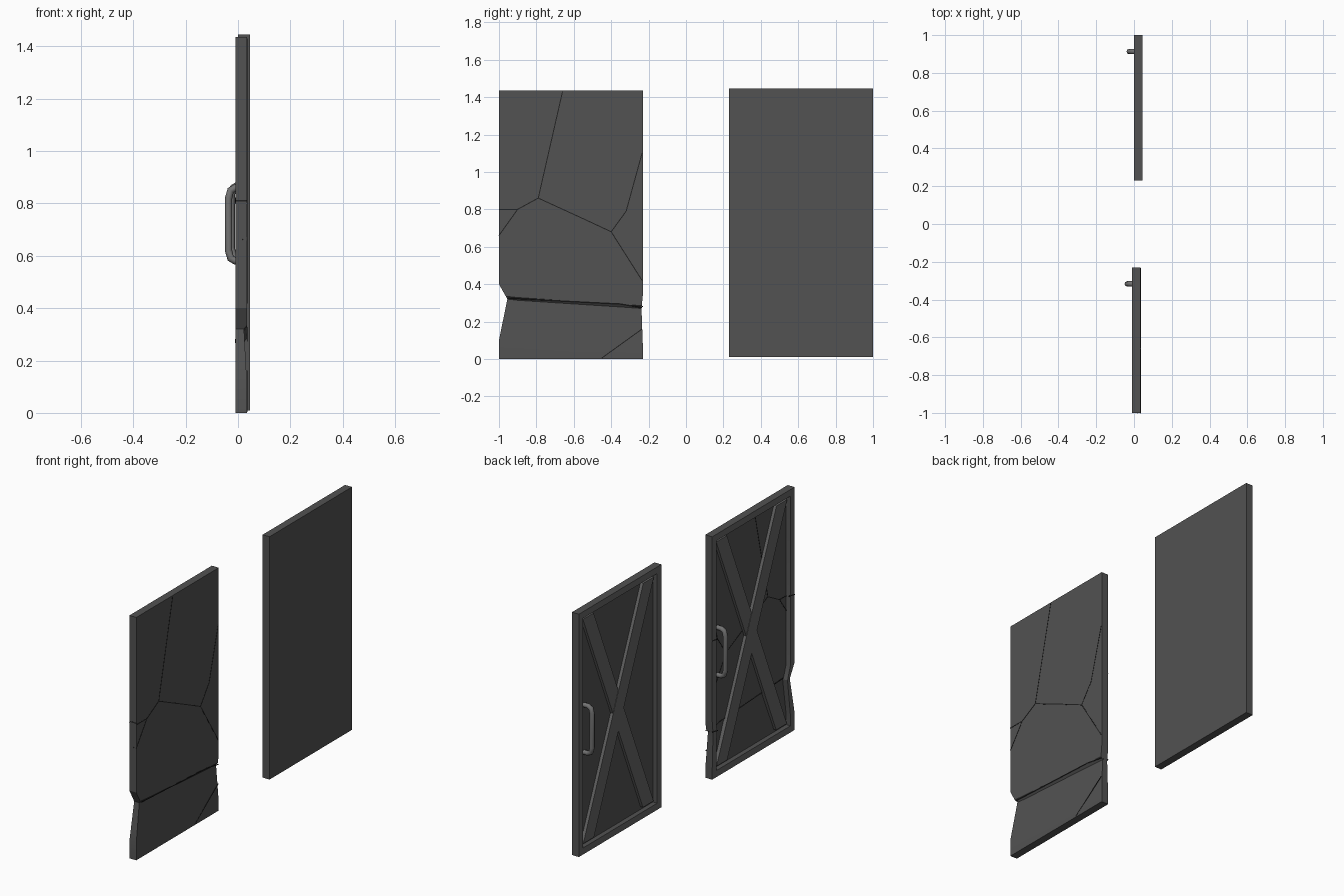
import bpy, bmesh
from mathutils import Vector

cube = bpy.data.objects.get("Cube")
if cube:
    bpy.data.objects.remove(cube)

W, H, T = 0.77, 1.435, 0.045      # door width, height, thickness
RIM, DEPTH = 0.055, 0.028         # frame width, recess depth


def material(name, v):
    m = bpy.data.materials.new(name)
    m.use_nodes = True
    m.diffuse_color = (v, v, v, 1)
    bsdf = m.node_tree.nodes["Principled BSDF"]
    bsdf.inputs["Base Color"].default_value = (v, v, v, 1)
    bsdf.inputs["Roughness"].default_value = 0.7
    return m


panel_grey = material("panel grey", 0.085)
trim_grey = material("trim grey", 0.13)
handle_grey = material("handle grey", 0.17)
crack_black = material("crack black", 0.015)


def finish(name, bm, mats, origin):
    bmesh.ops.recalc_face_normals(bm, faces=bm.faces)
    mesh = bpy.data.meshes.new(name)
    bm.to_mesh(mesh)
    bm.free()
    for m in mats:
        mesh.materials.append(m)
    ob = bpy.data.objects.new(name, mesh)
    ob.location = origin
    bpy.context.collection.objects.link(ob)
    return ob


def prism(bm, outline, x0, x1):
    """Extrude a (y, z) outline along x."""
    face = bm.faces.new([bm.verts.new((x0, y, z)) for y, z in outline])
    out = bmesh.ops.extrude_face_region(bm, geom=[face])["geom"]
    bmesh.ops.translate(bm, vec=(x1 - x0, 0, 0),
                        verts=[v for v in out if isinstance(v, bmesh.types.BMVert)])


def crease_z(y):
    return 0.32 - 0.05 * y / W


def dent(bm):
    """Crumple the lower part of the door along a slanted crease."""
    def cut(co, no):
        bmesh.ops.bisect_plane(bm, geom=bm.verts[:] + bm.edges[:] + bm.faces[:],
                               plane_co=co, plane_no=no)
    for lift in (-0.22, -0.14, -0.07, 0, 0.015, 0.08):
        cut((0, 0, 0.32 + lift), (0, 0.05 / W, 1))
    for y in (0.1, W - 0.1):
        cut((0, y, 0), (0, 1, 0))
    for v in bm.verts:
        d = v.co.z - crease_z(v.co.y)
        side = max(0, 1 - d / 0.08) if d > 0 else max(0, 1 + d / 0.22)
        hollow = max(0, 1 - d / 0.015) if d > 0 else side
        if v.co.x > T - 0.002:
            v.co.x -= 0.012 * hollow
        elif v.co.x > DEPTH - 0.002:
            v.co.x += 0.004 * hollow
        # pinched outer edges
        y = v.co.y
        v.co.y += 0.045 * side * max(0, 1 - y / 0.1)
        v.co.y -= 0.008 * side * max(0, 1 - (W - y) / 0.1)


def door(prefix, origin, damaged=False):
    # recessed slab with a raised rim
    bm = bmesh.new()
    prism(bm, [(0, 0), (W, 0), (W, H), (0, H)], 0, T)
    bmesh.ops.recalc_face_normals(bm, faces=bm.faces)
    front = [f for f in bm.faces if f.normal.x < -0.9]
    rim = bmesh.ops.inset_region(bm, faces=front, thickness=RIM)["faces"]
    for f in rim:
        f.material_index = 1
    walls = bmesh.ops.extrude_face_region(bm, geom=front)
    moved = [g for g in walls["geom"] if isinstance(g, bmesh.types.BMVert)]
    bmesh.ops.delete(bm, geom=[f for f in front if f.is_valid], context="FACES")
    bmesh.ops.translate(bm, vec=(DEPTH, 0, 0), verts=moved)
    if damaged:
        dent(bm)
    slab = finish(prefix + "_slab", bm, [panel_grey, trim_grey], origin)
    if damaged:
        bpy.context.view_layer.objects.active = slab
        slab.select_set(True)
        bpy.ops.object.shade_smooth_by_angle(angle=0.4)
        slab.select_set(False)

    # crossed braces fitted into the recess
    lo, hi, wide = RIM, W - RIM, 0.1
    for label, a, b, x in (("rising", lo, hi - wide, 0.012),
                           ("falling", hi - wide, lo, 0.01)):
        bm = bmesh.new()
        prism(bm, [(a, RIM), (a + wide, RIM), (b + wide, H - RIM), (b, H - RIM)],
              x, DEPTH + 0.004)
        finish(f"{prefix}_{label}_brace", bm, [trim_grey], origin)

    # bent tube handle
    curve = bpy.data.curves.new(prefix + "_handle", "CURVE")
    curve.dimensions = "3D"
    curve.bevel_depth = 0.014
    curve.bevel_resolution = 2
    curve.use_fill_caps = True
    path = [(0.03, 0.58), (0, 0.58), (-0.018, 0.59), (-0.026, 0.62),
            (-0.026, 0.82), (-0.018, 0.85), (0, 0.86), (0.03, 0.86)]
    sp = curve.splines.new("POLY")
    sp.points.add(len(path) - 1)
    for p, (x, z) in zip(sp.points, path):
        p.co = (x, W - 0.087, z, 1)
    sp.use_smooth = True
    curve.materials.append(handle_grey)
    ob = bpy.data.objects.new(prefix + "_handle", curve)
    ob.location = origin
    bpy.context.collection.objects.link(ob)


def ribbon(bm, p, q, x, width=0.005):
    p, q = Vector(p), Vector(q)
    d = (q - p).normalized() * width / 2
    n = Vector((-d.y, d.x))
    prism(bm, [p + n, p - n, q - n, q + n], x - 0.001, x + 0.001)


intact_at = (0, 0.23, 0.01)
damaged_at = (-0.01, -1, 0)
door("intact_door", intact_at)
door("damaged_door", damaged_at, True)

# fracture lines on both faces of the damaged door
cracks = [
    [(0.21, 0.86), (0.34, 1.43)],
    [(0, 0.66), (0.1, 0.8), (0.21, 0.86), (0.45, 0.75), (0.6, 0.68), (0.765, 0.42)],
    [(0, 0.8), (0.1, 0.8)],
    [(0.6, 0.68), (0.68, 0.79), (0.765, 1.1)],
    [(0.05, 0.325), (0.65, 0.295), (0.765, 0.275)],
    [(0.55, 0.005), (0.765, 0.16)],
]
bm = bmesh.new()
for line in cracks:
    for p, q in zip(line, line[1:]):
        ribbon(bm, p, q, T)
        ribbon(bm, p, q, DEPTH)
# short cracks across the rim and the outer edge
for y0, y1, z in ((0, RIM, 0.8), (W - RIM, W, 0.81), (W - RIM, W, 0.27)):
    ribbon(bm, (y0, z), (y1, z + 0.01), 0)
prism(bm, [(-0.001, 0.807), (0.001, 0.807), (0.001, 0.813), (-0.001, 0.813)], 0, T)
finish("fracture_lines", bm, [crack_black], damaged_at)
